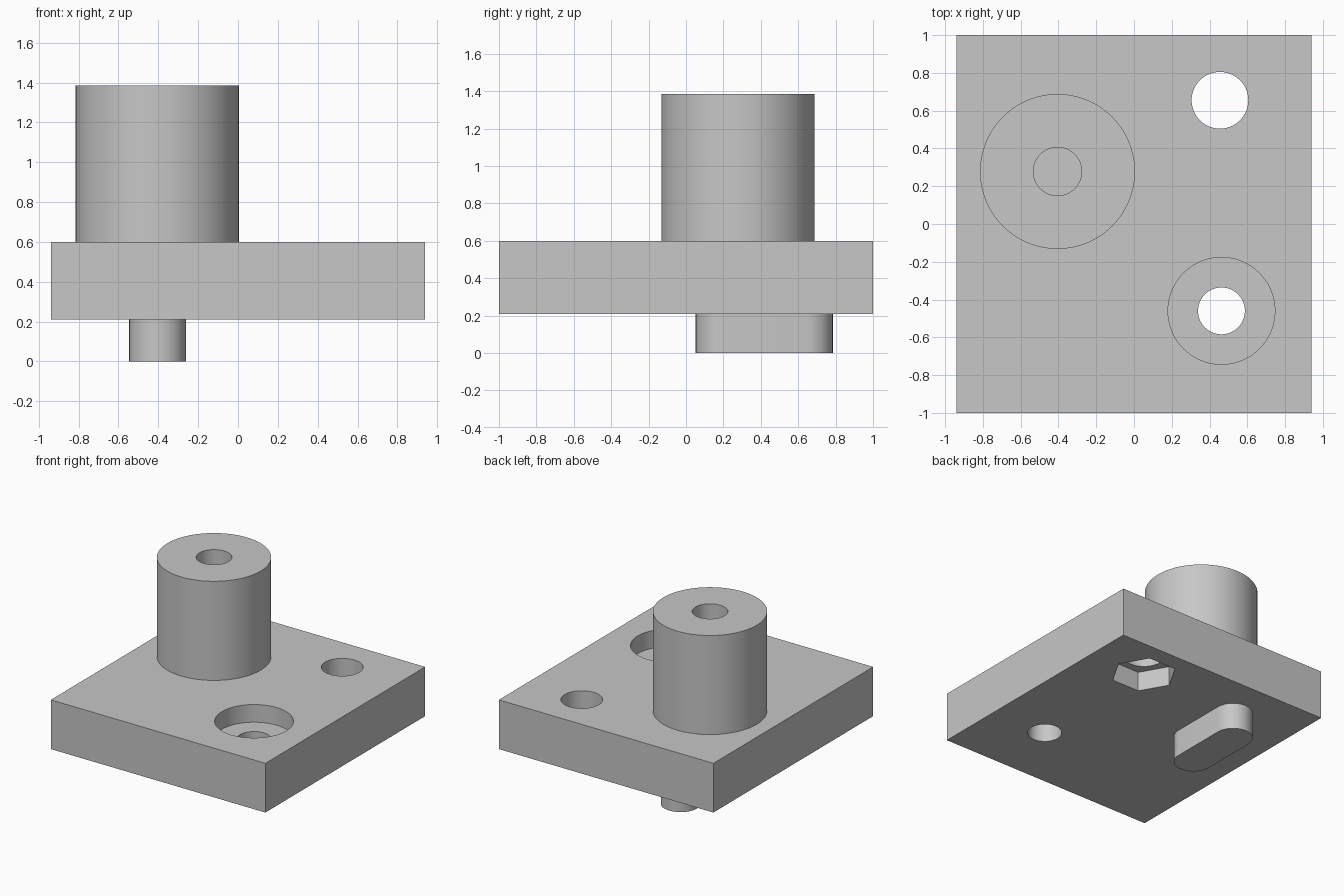
import bpy, bmesh
from math import pi, cos, sin, radians

cube = bpy.data.objects.get("Cube")
if cube:
    bpy.data.objects.remove(cube, do_unlink=True)

grey = bpy.data.materials.new("light grey")
grey.use_nodes = True
colour = (0.57, 0.57, 0.57, 1)
grey.diffuse_color = colour
grey.node_tree.nodes["Principled BSDF"].inputs["Base Color"].default_value = colour


def prism(name, outline, z0, z1):
    """Extrude a closed counter-clockwise outline from z0 up to z1."""
    bm = bmesh.new()
    base = bm.faces.new([bm.verts.new((x, y, z0)) for x, y in outline])
    top = bmesh.ops.extrude_face_region(bm, geom=[base], use_keep_orig=True)["geom"]
    for v in top:
        if isinstance(v, bmesh.types.BMVert):
            v.co.z = z1
    bmesh.ops.recalc_face_normals(bm, faces=bm.faces)
    mesh = bpy.data.meshes.new(name)
    bm.to_mesh(mesh)
    bm.free()
    mesh.materials.append(grey)
    obj = bpy.data.objects.new(name, mesh)
    bpy.context.collection.objects.link(obj)
    return obj


def ring(x, y, r, sides=72):
    return [(x + r * cos(2 * pi * i / sides), y + r * sin(2 * pi * i / sides))
            for i in range(sides)]


def slot(x, y0, y1, r, steps=32):
    """Rounded slot outline running along y."""
    arc = [(r * cos(pi * i / steps), r * sin(pi * i / steps)) for i in range(steps + 1)]
    return [(x + a, y1 + b) for a, b in arc] + [(x - a, y0 - b) for a, b in arc]


def cut(obj, outline, z0, z1):
    """Subtract a prism from obj and discard the cutter."""
    cutter = prism("cutter", outline, z0, z1)
    cutter.hide_render = True
    mod = obj.modifiers.new("cut", 'BOOLEAN')
    mod.operation, mod.solver, mod.object = 'DIFFERENCE', 'EXACT', cutter
    bpy.context.view_layer.objects.active = obj
    bpy.ops.object.modifier_apply(modifier=mod.name)
    bpy.data.objects.remove(cutter, do_unlink=True)


BOTTOM, TOP, BOSS_TOP = 0.21, 0.6, 1.385
W, D = 0.94, 1.0

# Base plate
plate = prism("base_plate", [(-W, -D), (W, -D), (W, D), (-W, D)], BOTTOM, TOP)

# Through hole with a hexagonal nut pocket underneath
cut(plate, ring(0.455, 0.655, 0.15), 0, 1)
cut(plate, ring(0.455, 0.655, 0.24, 6), 0, BOTTOM + 0.155)

# Counterbored through hole
cut(plate, ring(0.463, -0.46, 0.124), 0, 1)
cut(plate, ring(0.463, -0.46, 0.283), TOP - 0.14, 1)

# Round boss with a central bore
boss = prism("round_boss", ring(-0.405, 0.278, 0.41, 96), TOP, BOSS_TOP)
cut(boss, ring(-0.405, 0.278, 0.128), TOP - 0.1, BOSS_TOP + 0.1)

# Rounded locating key under the plate
key = prism("locating_key", slot(-0.403, 0.195, 0.642, 0.143), 0, BOTTOM)

# Smooth curved walls, crisp edges
bpy.ops.object.select_all(action='DESELECT')
for part in (plate, boss, key):
    part.select_set(True)
bpy.context.view_layer.objects.active = plate
bpy.ops.object.shade_smooth_by_angle(angle=radians(30))
